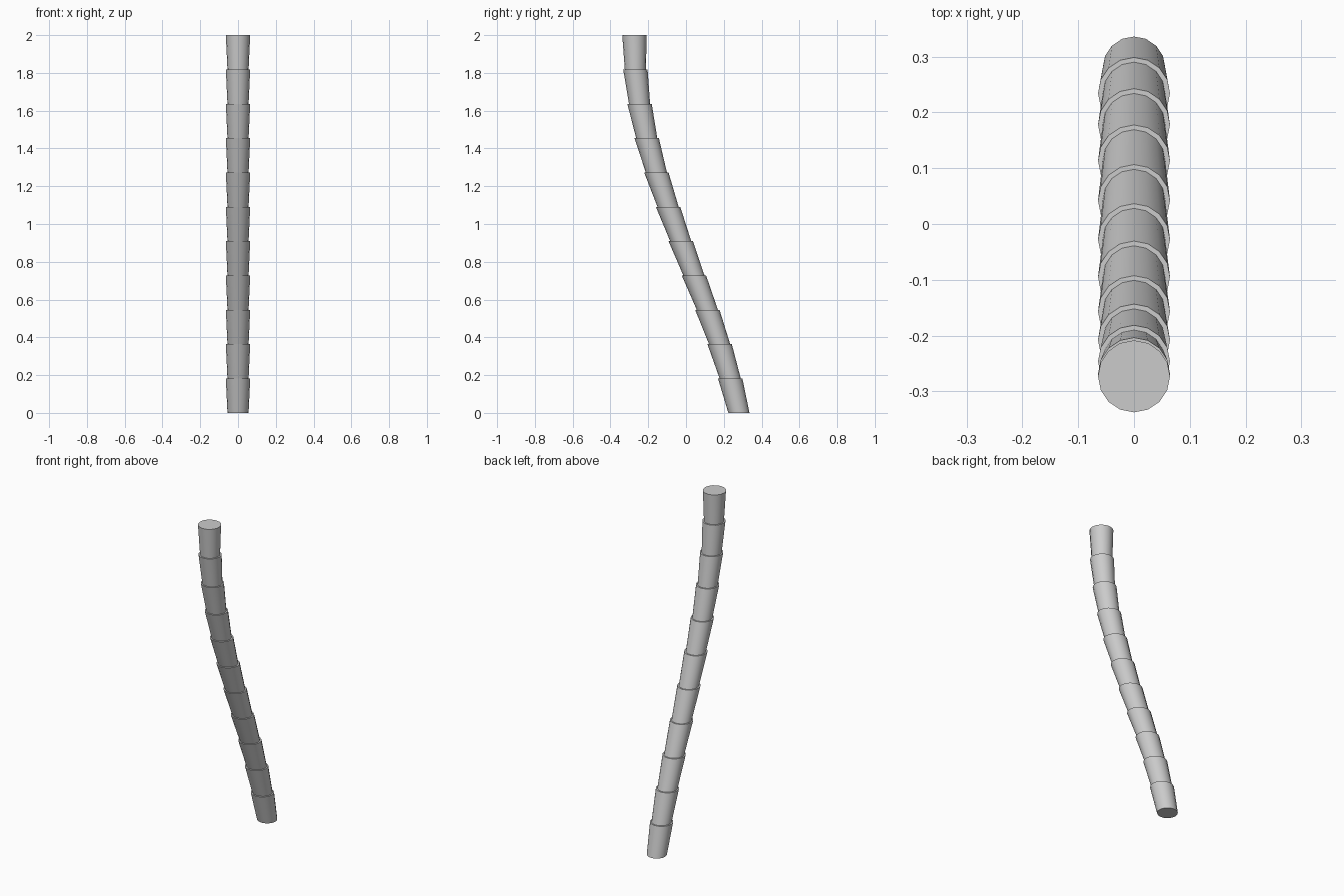
import bpy, bmesh
from math import cos, sin, pi

if "Cube" in bpy.data.objects:
    bpy.data.objects.remove(bpy.data.objects["Cube"])

SIDES = 16
R_LOW, R_TOP = 0.056, 0.0645
# y of the trunk centre at each evenly spaced joint, bottom to top
path = [0.28, 0.234, 0.178, 0.113, 0.042, -0.028, -0.095,
        -0.157, -0.208, -0.246, -0.268, -0.273]
step = 2.0 / (len(path) - 1)

bm = bmesh.new()


def ring(y, z, r):
    return [bm.verts.new((r * cos(2 * pi * i / SIDES), y + r * sin(2 * pi * i / SIDES), z))
            for i in range(SIDES)]


# flaring segments joined by narrow flat ledges
rings = []
for k in range(len(path) - 1):
    rings.append(ring(path[k], k * step, R_LOW))
    rings.append(ring(path[k + 1], (k + 1) * step, R_TOP))
for a, b in zip(rings, rings[1:]):
    for i in range(SIDES):
        j = (i + 1) % SIDES
        bm.faces.new((a[i], a[j], b[j], b[i]))

# end caps
bm.faces.new(rings[0][::-1])
bm.faces.new(rings[-1])
bmesh.ops.recalc_face_normals(bm, faces=bm.faces[:])

mesh = bpy.data.meshes.new("palm_trunk")
bm.to_mesh(mesh)
bm.free()
trunk = bpy.data.objects.new("palm_trunk", mesh)
bpy.context.collection.objects.link(trunk)

# smooth bark, crisp ledges
bpy.context.view_layer.objects.active = trunk
trunk.select_set(True)
bpy.ops.object.shade_smooth_by_angle(angle=pi / 6)
